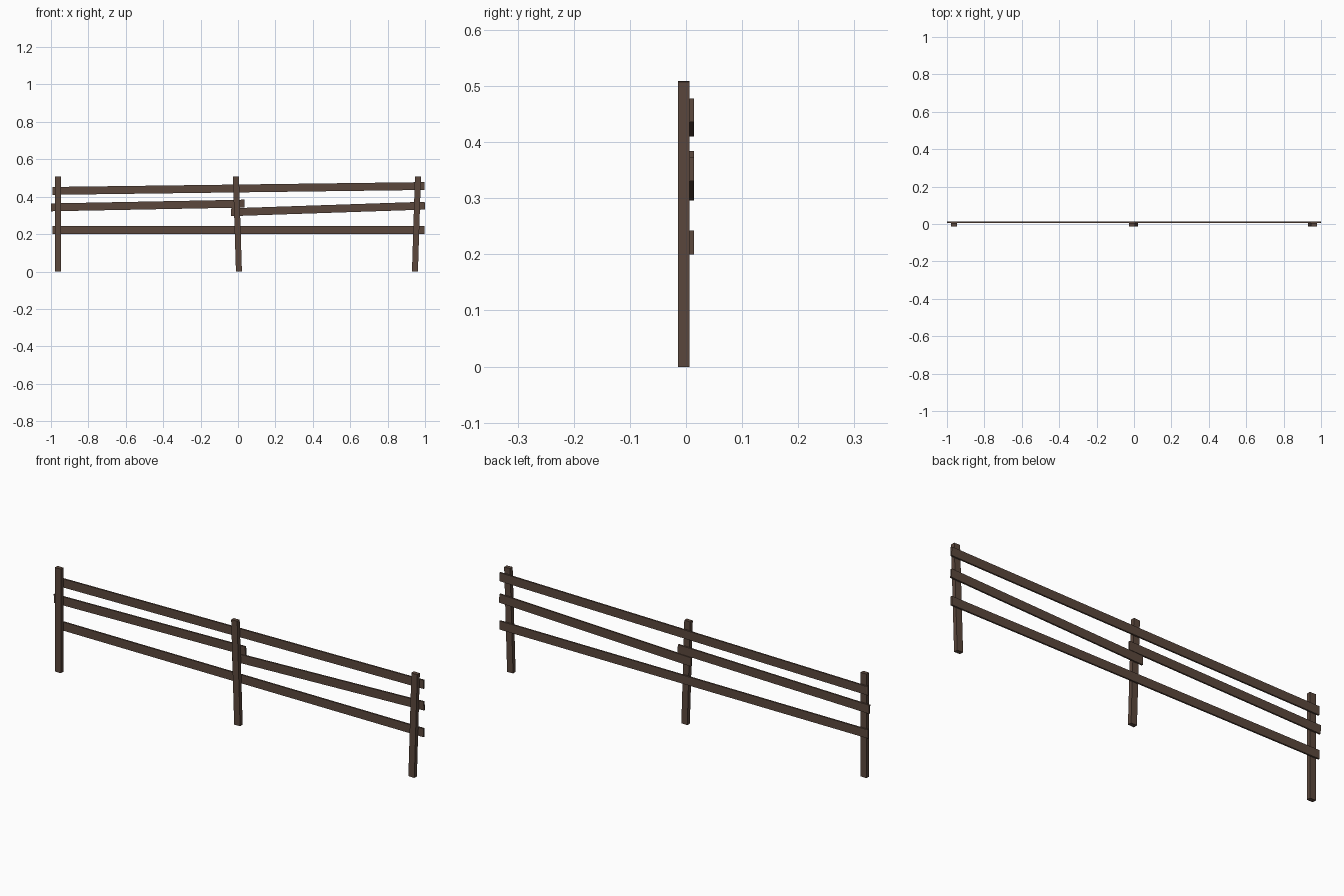
import bpy, math
from mathutils import Matrix

if "Cube" in bpy.data.objects:
    bpy.data.objects.remove(bpy.data.objects["Cube"])

wood = bpy.data.materials.new("dark_brown_wood")
wood.diffuse_color = (0.105, 0.064, 0.046, 1)
wood.use_nodes = True
wood.node_tree.nodes["Principled BSDF"].inputs["Base Color"].default_value = wood.diffuse_color


def board(name, a, b, width, y0, y1):
    """Box running from a to b (x, z centre points), width across, y0..y1 deep."""
    dx, dz = b[0] - a[0], b[1] - a[1]
    length = math.hypot(dx, dz)
    bpy.ops.mesh.primitive_cube_add(size=1)
    o = bpy.context.object
    o.name = name
    o.data.transform(Matrix.Diagonal((length, y1 - y0, width, 1)))
    o.data.transform(Matrix.Rotation(-math.atan2(dz, dx), 4, 'Y'))
    o.location = ((a[0] + b[0]) / 2, (y0 + y1) / 2, (a[1] + b[1]) / 2)
    o.data.materials.append(wood)
    return o


# Upright posts, two of them leaning slightly
for name, x0, x1 in (("left_post", -0.963, -0.963),
                     ("middle_post", 0.005, -0.011),
                     ("right_post", 0.946, 0.962)):
    board(name, (x0, 0), (x1, 0.508), 0.032, -0.014, 0.006)

# Rails fixed to the back of the posts
for name, a, b in (("bottom_rail", (-0.992, 0.221), (0.998, 0.221)),
                   ("top_rail", (-0.992, 0.431), (0.998, 0.457)),
                   ("middle_rail_left", (-0.999, 0.343), (0.035, 0.363)),
                   ("middle_rail_right", (-0.037, 0.317), (0.999, 0.352))):
    board(name, a, b, 0.042, 0.006, 0.014)
